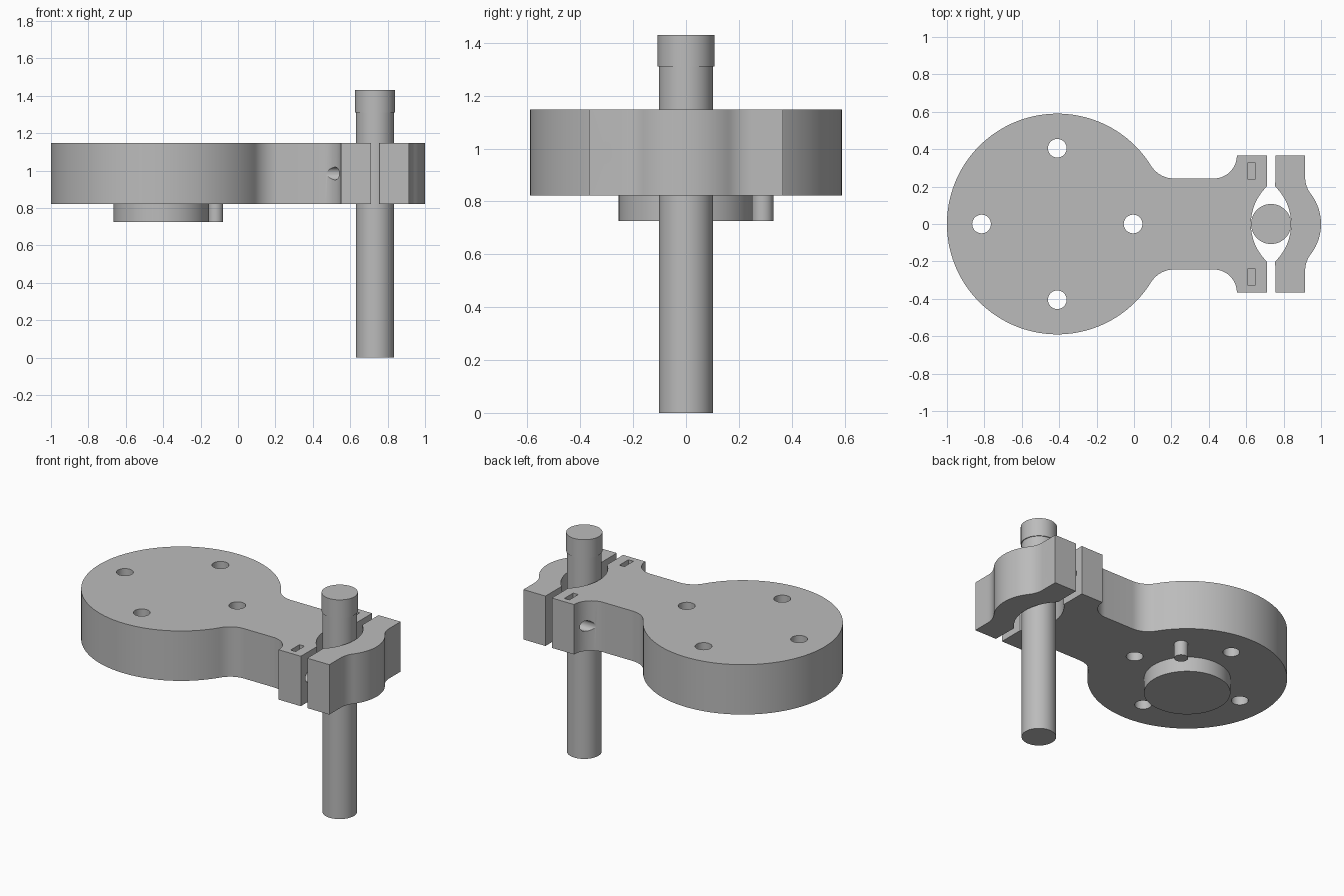
import bpy
import bmesh
from math import sin, cos, pi, atan2, sqrt
from mathutils import Matrix, Vector

if "Cube" in bpy.data.objects:
    bpy.data.objects.remove(bpy.data.objects["Cube"], do_unlink=True)

Z0, Z1 = 0.822, 1.147        # underside and top of the arm
ZM = (Z0 + Z1) / 2
DISC_X, DISC_R = -0.41, 0.59
ROD_X = 0.733

grey = bpy.data.materials.new("plain_grey")
grey.use_nodes = True
grey.diffuse_color = (0.5, 0.5, 0.5, 1)
grey.node_tree.nodes["Principled BSDF"].inputs["Base Color"].default_value = (0.5, 0.5, 0.5, 1)


def finish(name, bm):
    bmesh.ops.recalc_face_normals(bm, faces=bm.faces)
    mesh = bpy.data.meshes.new(name)
    bm.to_mesh(mesh)
    bm.free()
    mesh.materials.append(grey)
    obj = bpy.data.objects.new(name, mesh)
    bpy.context.collection.objects.link(obj)
    return obj


def cylinder(name, x, y, z0, z1, r, axis="Z", sides=64):
    """Cylinder along z, or along x with z0..z1 read as the x range."""
    bm = bmesh.new()
    bmesh.ops.create_cone(bm, cap_ends=True, segments=sides, radius1=r, radius2=r, depth=z1 - z0)
    mid = (z0 + z1) / 2
    if axis == "X":
        bm.transform(Matrix.Translation((mid, y, ZM)) @ Matrix.Rotation(pi / 2, 4, "Y"))
    else:
        bm.transform(Matrix.Translation((x, y, mid)))
    return finish(name, bm)


def arc(cx, cy, r, a0, a1, n):
    return [(cx + r * cos(a0 + (a1 - a0) * i / n), cy + r * sin(a0 + (a1 - a0) * i / n))
            for i in range(n + 1)]


def extrude(name, half):
    """Mirror a half outline across y = 0 and extrude it to the arm thickness."""
    outline = half + [(x, -y) for x, y in reversed(half) if abs(y) > 1e-5]
    bm = bmesh.new()
    face = bm.faces.new([bm.verts.new((x, y, Z0)) for x, y in outline])
    top = bmesh.ops.extrude_face_region(bm, geom=[face])["geom"]
    bmesh.ops.translate(bm, vec=Vector((0, 0, Z1 - Z0)),
                        verts=[v for v in top if isinstance(v, bmesh.types.BMVert)])
    return finish(name, bm)


def cut(obj, cutters):
    for c in cutters:
        c.hide_render = True
        mod = obj.modifiers.new("cut", "BOOLEAN")
        mod.operation, mod.solver, mod.object = "DIFFERENCE", "EXACT", c
        bpy.context.view_layer.objects.active = obj
        bpy.ops.object.modifier_apply(modifier=mod.name)
    for c in cutters:
        bpy.data.objects.remove(c, do_unlink=True)


# Arm: round plate, filleted neck and inner clamp jaw
neck, wide, fillet_x = 0.243, 0.367, 0.215
dx = fillet_x - DISC_X
fillet_r = (dx ** 2 + neck ** 2 - DISC_R ** 2) / (2 * (DISC_R - neck))
a = atan2(neck + fillet_r, dx)
jaw_r, jaw_a = 0.278, 0.803
half = arc(DISC_X, 0, DISC_R, pi, a, 72)
half += arc(fillet_x, neck + fillet_r, fillet_r, a + pi, 1.5 * pi, 12)[1:]
half += arc(0.426, wide, wide - neck, -pi / 2, 0, 16)
half += [(0.71, wide)]
half += arc(0.625 + jaw_r, 0, jaw_r, pi - jaw_a, pi, 16)
arm = extrude("arm", half)

cutters = [cylinder("plate_hole_cutter", DISC_X + 0.405 * cos(k * pi / 2), 0.405 * sin(k * pi / 2),
                    Z0 - 0.1, Z1 + 0.1, 0.05, sides=32) for k in range(4)]
for s in (-1, 1):
    cutters.append(cylinder("bolt_hole_cutter", 0, s * 0.286, 0.44, 0.8, 0.034, "X", 32))
    bm = bmesh.new()
    bmesh.ops.create_cube(bm, size=1, matrix=Matrix.Translation((0.628, s * 0.284, ZM + 0.15))
                          @ Matrix.Diagonal((0.036, 0.092, 0.4, 1)))
    cutters.append(finish("nut_slot_cutter", bm))
cut(arm, cutters)

# Outer clamp jaw with a bulged back
back_r, flat_x, flat_y = 0.265, 0.915, 0.25
bx = 1 - back_r
d = flat_x - bx
blend_r = (d ** 2 + flat_y ** 2 - back_r ** 2) / (2 * (back_r - d))
b = atan2(flat_y, d + blend_r)
half = arc(0.84 - jaw_r, 0, jaw_r, 0, jaw_a, 16)
half += [(0.756, wide), (flat_x, wide)]
half += arc(flat_x + blend_r, flat_y, blend_r, pi, pi + b, 10)
half += arc(bx, 0, back_r, b, 0, 16)[1:]
clamp = extrude("clamp_jaw", half)
cut(clamp, [cylinder("bolt_hole_cutter", 0, s * 0.312, 0.7, 1.1, 0.026, "X", 32) for s in (-1, 1)])

# Upright rod with a slightly wider head
rod = cylinder("rod", ROD_X, 0, 0, 1.32, 0.102)
head = cylinder("rod_head", ROD_X, 0, 1.31, 1.43, 0.107)

# Round boss and locating peg under the plate
boss = cylinder("boss", DISC_X, 0, 0.725, Z0, 0.255)
peg = cylinder("locating_peg", DISC_X + 0.29, 0.29, 0.725, Z0, 0.041, sides=32)

for obj in (arm, clamp, rod, head, boss, peg):
    bpy.ops.object.select_all(action="DESELECT")
    obj.select_set(True)
    bpy.context.view_layer.objects.active = obj
    bpy.ops.object.shade_smooth_by_angle(angle=0.5)
